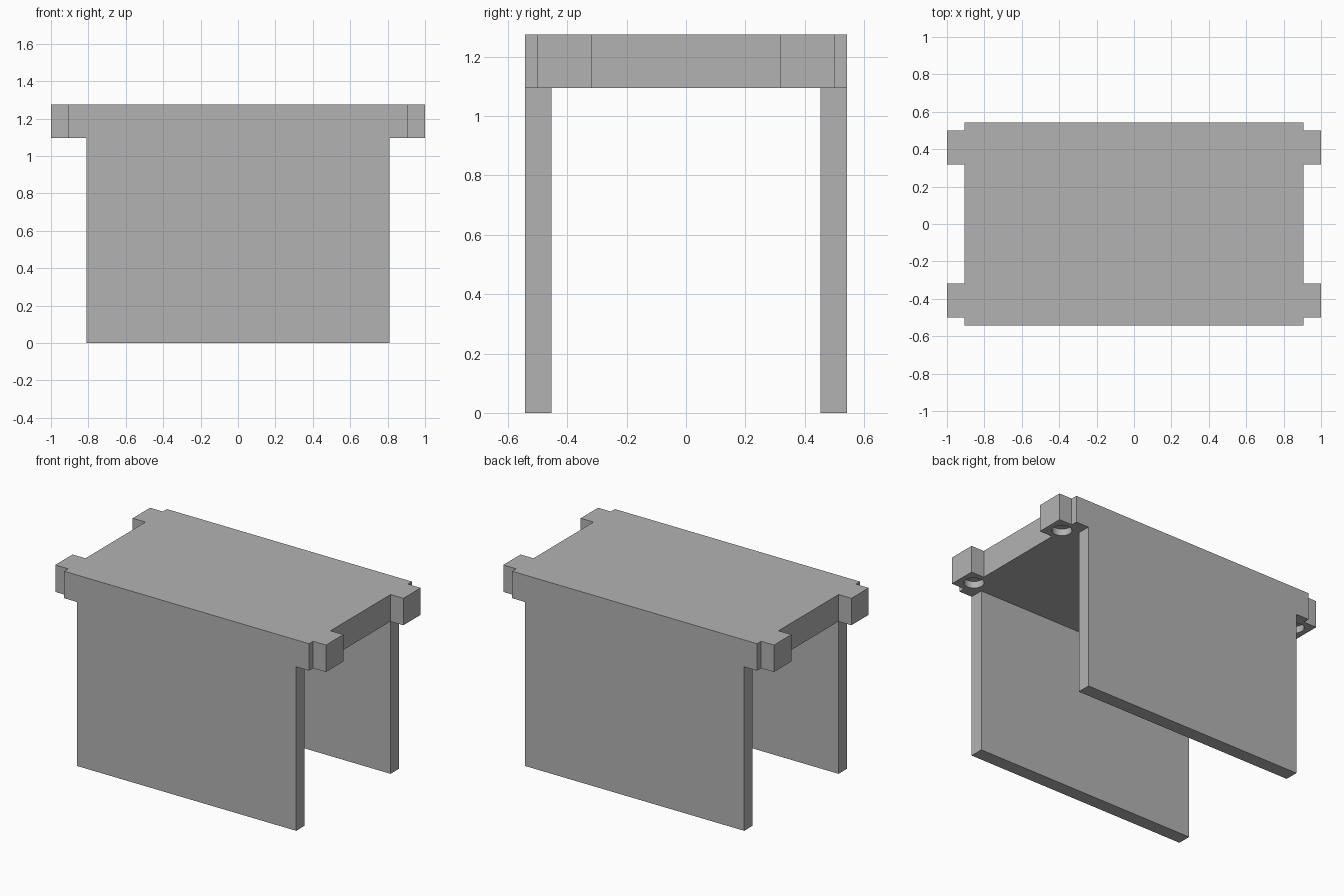
import bpy, bmesh

old = bpy.data.objects.get("Cube")
if old:
    bpy.data.objects.remove(old, do_unlink=True)

# Single matte grey
grey = bpy.data.materials.new("plain grey")
grey.use_nodes = True
COLOR = (0.45, 0.45, 0.45, 1)
grey.diffuse_color = COLOR
grey.node_tree.nodes["Principled BSDF"].inputs["Base Color"].default_value = COLOR

HALF_X, HALF_Y = 0.905, 0.543      # slab
TAB_X, TAB_IN, TAB_OUT = 1.0, 0.317, 0.5
UNDER, TOP = 1.095, 1.275
WALL_X, WALL_T = 0.81, 0.09
PEG_R, PEG_DEPTH = 0.06, 0.045


def prism(name, outline, z0, z1):
    """Extrude a flat outline straight up."""
    bm = bmesh.new()
    face = bm.faces.new([bm.verts.new((x, y, z0)) for x, y in outline])
    top = bmesh.ops.extrude_face_region(bm, geom=[face])
    verts = [v for v in top["geom"] if isinstance(v, bmesh.types.BMVert)]
    bmesh.ops.translate(bm, verts=verts, vec=(0, 0, z1 - z0))
    bmesh.ops.recalc_face_normals(bm, faces=bm.faces)
    mesh = bpy.data.meshes.new(name)
    bm.to_mesh(mesh)
    bm.free()
    mesh.materials.append(grey)
    obj = bpy.data.objects.new(name, mesh)
    bpy.context.collection.objects.link(obj)
    return obj


# Table top with two tabs on each end, mirrored from one corner
corner = [(HALF_X, TAB_IN), (TAB_X, TAB_IN), (TAB_X, TAB_OUT),
          (HALF_X, TAB_OUT), (HALF_X, HALF_Y)]
right_end = [(x, -y) for x, y in reversed(corner)] + corner
left_end = [(-x, -y) for x, y in right_end]
table_top = prism("table_top", right_end + left_end, UNDER, TOP)

# Shallow round sockets under the four tabs
socket_y = (TAB_IN + TAB_OUT) / 2
for sx in (-1, 1):
    for sy in (-1, 1):
        bpy.ops.mesh.primitive_cylinder_add(
            vertices=32, radius=PEG_R, depth=2 * PEG_DEPTH,
            location=(sx * HALF_X, sy * socket_y, UNDER))
        cutter = bpy.context.object
        cutter.name = "socket_cutter"
        cutter.hide_render = True
        cutter.data.materials.append(grey)
        cut = table_top.modifiers.new("socket", "BOOLEAN")
        cut.operation = "DIFFERENCE"
        cut.solver = "EXACT"
        cut.object = cutter
        bpy.context.view_layer.objects.active = table_top
        bpy.ops.object.modifier_apply(modifier=cut.name)
        bpy.data.objects.remove(cutter, do_unlink=True)

bpy.ops.object.select_all(action="DESELECT")
table_top.select_set(True)
bpy.context.view_layer.objects.active = table_top
bpy.ops.object.shade_smooth_by_angle()

# Upright side panels flush with the long edges
for name, s in (("front_panel", -1), ("back_panel", 1)):
    inner, outer = s * (HALF_Y - WALL_T), s * HALF_Y
    prism(name, [(-WALL_X, inner), (WALL_X, inner),
                 (WALL_X, outer), (-WALL_X, outer)], 0, UNDER)
